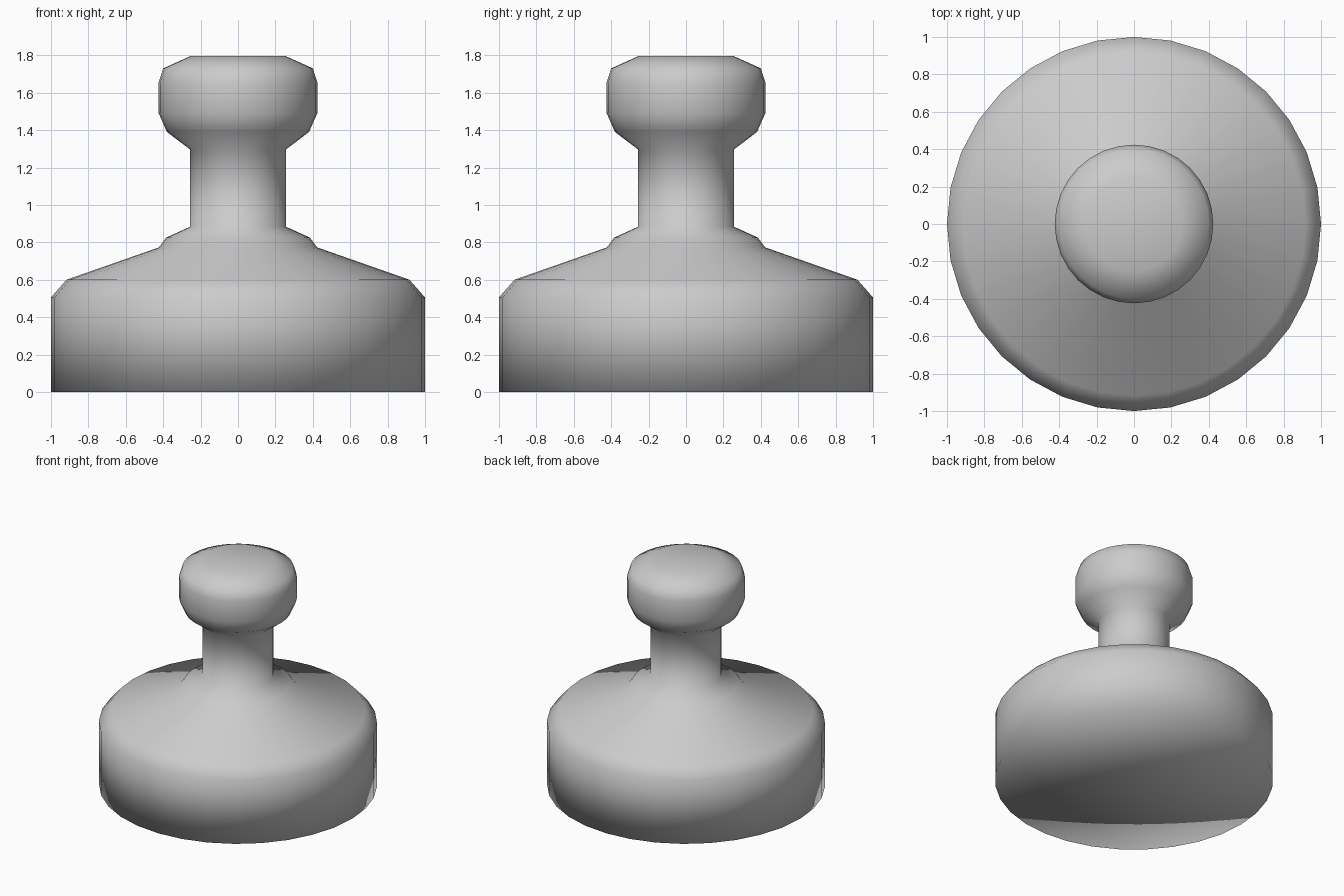
import bpy
import bmesh
import math
from mathutils import Matrix, Vector

default_cube = bpy.data.objects.get("Cube")
if default_cube:
    bpy.data.objects.remove(default_cube, do_unlink=True)

SEGMENTS = 32

# Single plain grey
grey = bpy.data.materials.new("plain_grey")
grey.use_nodes = True
colour = (0.6, 0.6, 0.6, 1)
grey.diffuse_color = colour
grey.node_tree.nodes["Principled BSDF"].inputs["Base Color"].default_value = colour

# Half outline from the underside centre to the top centre: (radius, height)
base = [(0, 0), (1, 0), (1, 0.505), (0.917, 0.6)]
collar = [(0.423, 0.773), (0.385, 0.825), (0.257, 0.883)]
neck = [(0.257, 1.297)]
knob = [(0.38, 1.39), (0.424, 1.49), (0.424, 1.655), (0.4, 1.73), (0.252, 1.797), (0, 1.797)]


def lathe(name, profile, material):
    """Turn a profile around the vertical axis into a closed smooth solid."""
    bm = bmesh.new()
    verts = [bm.verts.new((r, 0, z)) for r, z in profile]
    edges = [bm.edges.new(pair) for pair in zip(verts, verts[1:])]
    bmesh.ops.spin(bm, geom=verts + edges, cent=(0, 0, 0), axis=(0, 0, 1),
                   angle=math.tau, steps=SEGMENTS, use_merge=True)
    bmesh.ops.remove_doubles(bm, verts=bm.verts, dist=0.0001)
    bmesh.ops.recalc_face_normals(bm, faces=bm.faces)
    for face in bm.faces:
        face.smooth = True
    mesh = bpy.data.meshes.new(name)
    bm.to_mesh(mesh)
    bm.free()
    mesh.materials.append(material)
    obj = bpy.data.objects.new(name, mesh)
    bpy.context.collection.objects.link(obj)
    return obj


# One continuous turned body, so the shading flows from base to knob
lathe("turned_body_with_knob", base + collar + neck + knob, grey)
